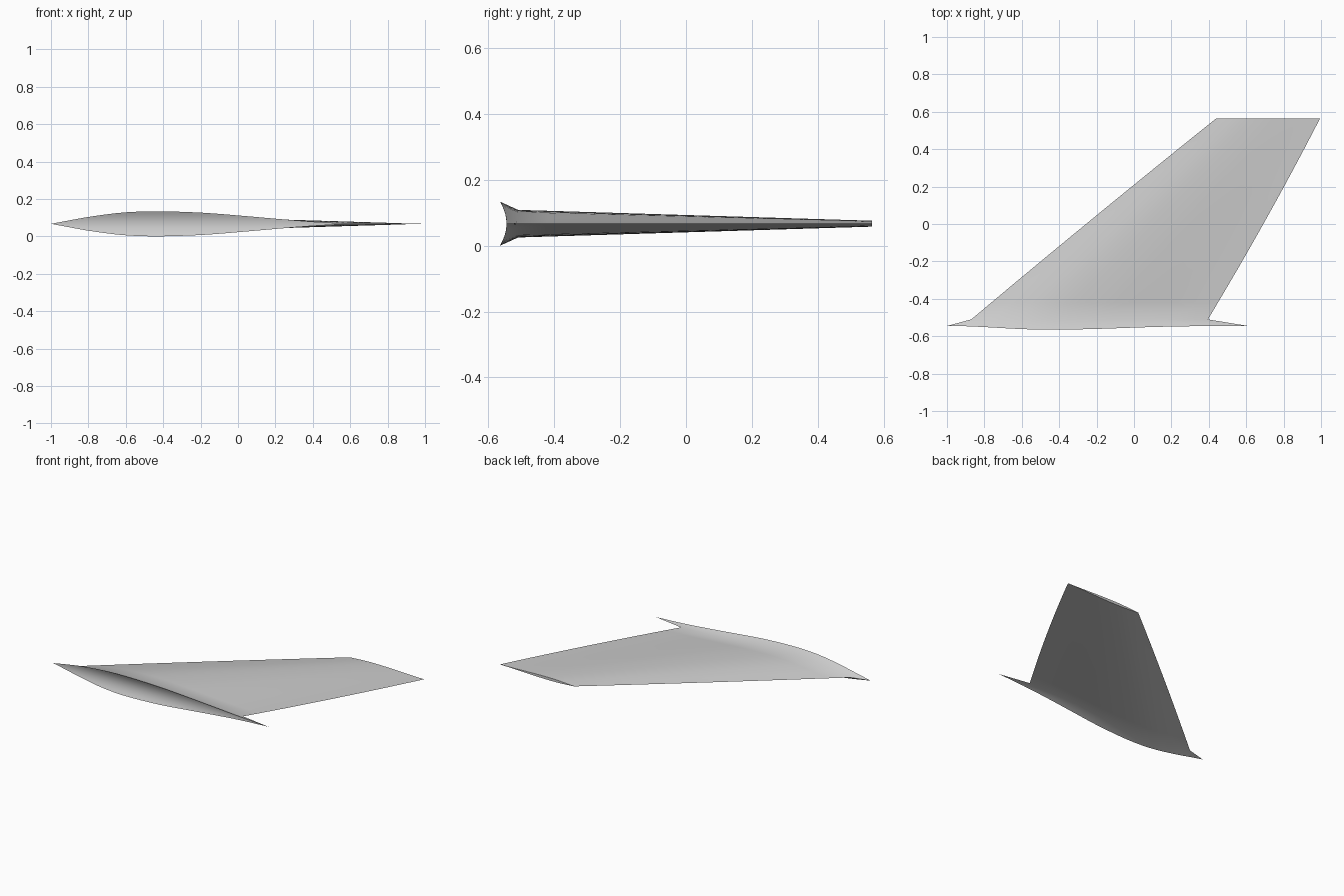
import bpy, bmesh, math
from mathutils import Vector

cube = bpy.data.objects.get("Cube")
if cube:
    bpy.data.objects.remove(cube, do_unlink=True)

MID_Z = 0.067
STEPS = 36       # points along the chord
SPANS = 12       # sections from root to tip
CAP_ROWS = 8     # rows across the hollow root face

# Half thickness along the chord, as (fraction, height)
PROFILE = [(0, 0), (0.06, 0.27), (0.125, 0.55), (0.23, 0.88), (0.34, 1),
           (0.5, 0.89), (0.62, 0.67), (0.75, 0.4), (0.87, 0.17), (1, 0)]


def thickness(t):
    """Smooth cubic through the profile points."""
    n = len(PROFILE)
    i = max(k for k in range(n - 1) if PROFILE[k][0] <= t)

    def slope(k):
        a, b = PROFILE[max(k - 1, 0)], PROFILE[min(k + 1, n - 1)]
        return (b[1] - a[1]) / (b[0] - a[0])

    (x0, h0), (x1, h1) = PROFILE[i], PROFILE[i + 1]
    w = x1 - x0
    u = (t - x0) / w
    return (h0 * (2 * u**3 - 3 * u**2 + 1) + slope(i) * w * (u**3 - 2 * u**2 + u)
            + h1 * (3 * u**2 - 2 * u**3) + slope(i + 1) * w * (u**3 - u**2))


def chord_fraction(i):
    return (1 - math.cos(math.pi * i / STEPS)) / 2


def section(lead, trail, half, y_of):
    """Closed aerofoil loop: over the top to the tail, back underneath."""
    loop = []
    for k in range(2 * STEPS):
        side = 1 if k <= STEPS else -1
        t = chord_fraction(k if side > 0 else 2 * STEPS - k)
        z = side * half * max(thickness(t), 0)
        loop.append(Vector((lead + (trail - lead) * t, y_of(z), MID_Z + z)))
    return loop


def root_y(z):
    return -0.545 - 0.02 * (z / MID_Z) ** 2


# Root flare, then the tapering swept blade
sections = [section(-1, 0.61, MID_Z, root_y)]
for s in range(SPANS + 1):
    f = s / SPANS
    bow = 4 * f * (1 - f)
    y = -0.51 + 1.075 * f
    sections.append(section(-0.87 + 1.31 * f - 0.008 * bow,
                            0.395 + 0.6 * f + 0.012 * bow,
                            0.042 - 0.033 * f, lambda z, y=y: y))

bm = bmesh.new()
rings = [[bm.verts.new(p) for p in loop] for loop in sections]
count = 2 * STEPS
for a, b in zip(rings, rings[1:]):
    for k in range(count):
        m = (k + 1) % count
        bm.faces.new((a[k], a[m], b[m], b[k]))
bm.faces.new(rings[-1])

# Hollow root face, following the curve of the body it joins
root = rings[0]
columns = [[root[0]]]
for i in range(1, STEPS):
    top, low = root[i], root[count - i]
    column = [top]
    for r in range(1, CAP_ROWS):
        p = top.co.lerp(low.co, r / CAP_ROWS)
        column.append(bm.verts.new((p.x, root_y(p.z - MID_Z), p.z)))
    columns.append(column + [low])
columns.append([root[STEPS]])
for a, b in zip(columns, columns[1:]):
    for r in range(CAP_ROWS):
        quad = [a[min(r, len(a) - 1)], a[min(r + 1, len(a) - 1)],
                b[min(r + 1, len(b) - 1)], b[min(r, len(b) - 1)]]
        bm.faces.new(list(dict.fromkeys(quad)))
bmesh.ops.recalc_face_normals(bm, faces=bm.faces[:])

mesh = bpy.data.meshes.new("wing")
bm.to_mesh(mesh)
bm.free()
wing = bpy.data.objects.new("wing", mesh)
bpy.context.collection.objects.link(wing)

# Single light grey paint
grey = bpy.data.materials.new("light_grey")
grey.use_nodes = True
colour = (0.6, 0.6, 0.6, 1)
grey.diffuse_color = colour
next(n for n in grey.node_tree.nodes
     if n.type == "BSDF_PRINCIPLED").inputs["Base Color"].default_value = colour
mesh.materials.append(grey)

bpy.ops.object.select_all(action="DESELECT")
wing.select_set(True)
bpy.context.view_layer.objects.active = wing
bpy.ops.object.shade_smooth_by_angle(angle=math.radians(30))
